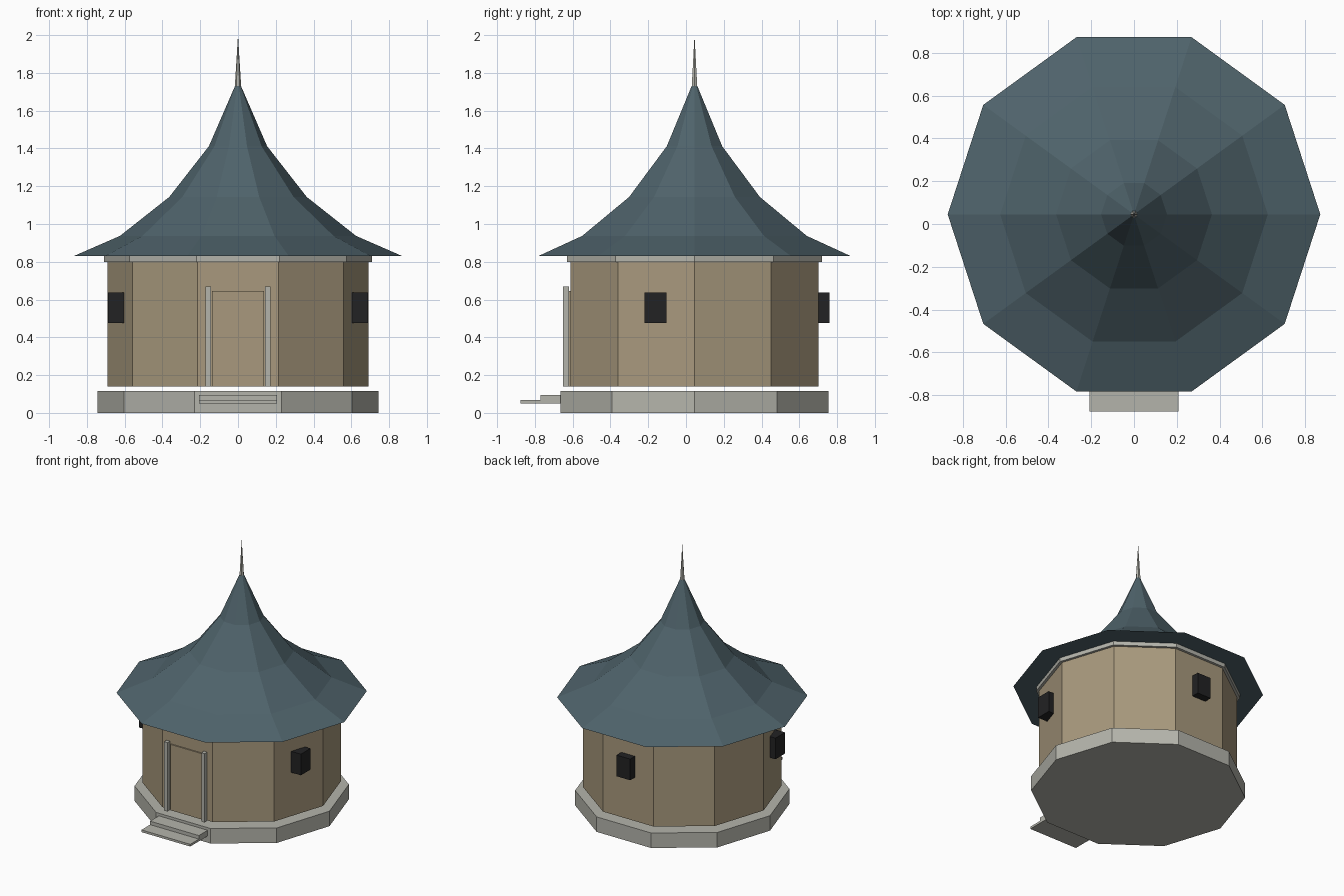
import bpy, bmesh, math

if "Cube" in bpy.data.objects:
    bpy.data.objects.remove(bpy.data.objects["Cube"])

CY = 0.045   # the round body sits slightly behind the origin
SIDES = 10


def material(name, rgb):
    m = bpy.data.materials.new(name)
    lin = [((c / 255 + 0.055) / 1.055) ** 2.4 for c in rgb]
    m.diffuse_color = (*lin, 1)
    m.use_nodes = True
    m.node_tree.nodes["Principled BSDF"].inputs["Base Color"].default_value = m.diffuse_color
    return m


STONE = material("pale grey stone", (180, 180, 171))
WALL = material("tan wall", (168, 153, 125))
ROOF = material("slate blue roof", (79, 99, 107))
DARK = material("dark window", (34, 34, 35))


def finish(name, bm, mat):
    bmesh.ops.recalc_face_normals(bm, faces=bm.faces)
    me = bpy.data.meshes.new(name)
    bm.to_mesh(me)
    bm.free()
    me.materials.append(mat)
    ob = bpy.data.objects.new(name, me)
    bpy.context.collection.objects.link(ob)
    return ob


def lathe(name, profile, mat, sides=SIDES):
    """Closed faceted solid from (radius, z) rings; a zero radius makes a tip."""
    bm = bmesh.new()
    rings = []
    for r, z in profile:
        if r == 0:
            rings.append([bm.verts.new((0, CY, z))] * sides)
        else:
            rings.append([bm.verts.new((r * math.cos(math.tau * i / sides),
                                        CY + r * math.sin(math.tau * i / sides), z))
                          for i in range(sides)])
    for a, b in zip(rings, rings[1:]):
        for i in range(sides):
            j = (i + 1) % sides
            bm.faces.new(list(dict.fromkeys((a[i], a[j], b[j], b[i]))))
    for ring in (rings[0], rings[-1]):
        if len(set(ring)) > 2:
            bm.faces.new(ring)
    return finish(name, bm, mat)


def box(name, x, y, z, mat):
    """Box from (min, max) pairs on each axis."""
    bm = bmesh.new()
    bmesh.ops.create_cube(bm, size=1)
    for v in bm.verts:
        v.co = [lo + (hi - lo) * (c + 0.5) for c, (lo, hi) in zip(v.co, (x, y, z))]
    return finish(name, bm, mat)


# Ten-sided body
lathe("base", [(0.745, 0), (0.745, 0.115)], STONE)
lathe("walls", [(0.69, 0.14), (0.69, 0.80)], WALL)
lathe("eave_ring", [(0.71, 0.80), (0.71, 0.83)], STONE)

# Flared roof and spire
lathe("roof", [(0.87, 0.83), (0.625, 0.937), (0.364, 1.143),
               (0.154, 1.412), (0.016, 1.73)], ROOF)
lathe("spire", [(0.017, 1.725), (0, 2.0)], STONE, sides=6)

# Door panel and posts
box("door", (-0.138, 0.138), (-0.621, -0.60), (0.14, 0.645), WALL)
for side, s in (("left", -1), ("right", 1)):
    x = s * 0.158
    box(side + "_door_post", (x - 0.014, x + 0.014), (-0.651, -0.619), (0.14, 0.668), STONE)

# Front steps
box("lower_step", (-0.207, 0.207), (-0.875, -0.64), (0.051, 0.068), STONE)
box("upper_step", (-0.207, 0.207), (-0.77, -0.64), (0.068, 0.095), STONE)

# Window blocks on both sides and at the back
H = 0.058
for name, x, y in (("left_window", -0.629, -0.161),
                   ("right_window", 0.629, -0.161),
                   ("back_window", 0, 0.701)):
    box(name, (x - H, x + H), (y - H, y + H), (0.475, 0.637), DARK)
